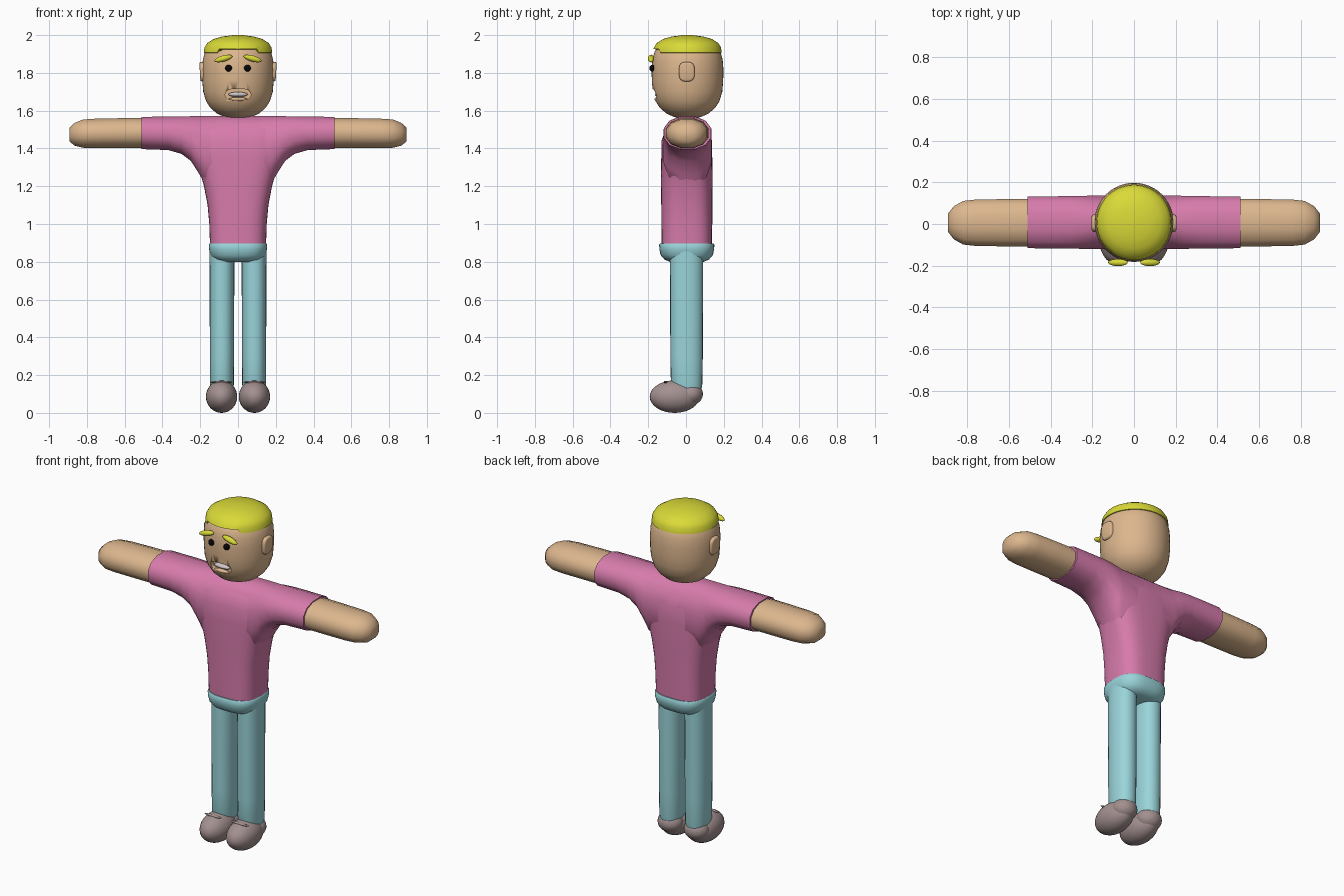
import bpy, bmesh, math
from mathutils import Matrix, Vector

if "Cube" in bpy.data.objects:
    bpy.data.objects.remove(bpy.data.objects["Cube"])


def material(name, rgb):
    m = bpy.data.materials.new(name)
    m.diffuse_color = (*rgb, 1)
    m.use_nodes = True
    m.node_tree.nodes["Principled BSDF"].inputs["Base Color"].default_value = m.diffuse_color
    return m


SKIN = material("skin", (0.72, 0.47, 0.27))
PINK = material("pink_shirt", (0.68, 0.20, 0.41))
TEAL = material("teal_trousers", (0.32, 0.66, 0.70))
YELLOW = material("yellow_hair", (0.70, 0.70, 0.04))
SHOE = material("grey_shoe", (0.37, 0.28, 0.28))
BLACK = material("black_eye", (0.002, 0.002, 0.002))
TEETH = material("pale_teeth", (0.62, 0.56, 0.56))


def finish(name, bm, mat, angle=50):
    bmesh.ops.recalc_face_normals(bm, faces=bm.faces)
    mesh = bpy.data.meshes.new(name)
    bm.to_mesh(mesh)
    bm.free()
    mesh.materials.append(mat)
    ob = bpy.data.objects.new(name, mesh)
    bpy.context.collection.objects.link(ob)
    bpy.ops.object.select_all(action='DESELECT')
    ob.select_set(True)
    bpy.context.view_layer.objects.active = ob
    bpy.ops.object.shade_smooth_by_angle(angle=math.radians(angle))
    return ob


def oval(ru, rv, n, power=2.0, turn=0.0):
    """Superellipse outline as (u, v) pairs."""
    out = []
    for i in range(n):
        a = 2 * math.pi * i / n + turn
        c, s = math.cos(a), math.sin(a)
        out.append((ru * math.copysign(abs(c) ** (2 / power), c),
                    rv * math.copysign(abs(s) ** (2 / power), s)))
    return out


def loft(name, rings, mat, angle=50):
    bm = bmesh.new()
    rows = [[bm.verts.new(p) for p in r] for r in rings]
    for a, b in zip(rows, rows[1:]):
        for i in range(len(a)):
            j = (i + 1) % len(a)
            bm.faces.new((a[i], a[j], b[j], b[i]))
    bm.faces.new(rows[0])
    bm.faces.new(rows[-1])
    return finish(name, bm, mat, angle)


def loft_z(name, spec, mat, n=32, power=2.0, cx=0.0):
    """spec rows: z, half width, half depth, centre y"""
    return loft(name, [[(cx + u, cy + v, z) for u, v in oval(rx, ry, n, power)]
                       for z, rx, ry, cy in spec], mat)


def loft_x(name, spec, mat, n=10, power=2.0):
    """spec rows: x, bottom z, top z, half depth, centre y"""
    return loft(name, [[(x, cy + u, (b + t) / 2 + v)
                        for u, v in oval(d, (t - b) / 2 / math.cos(math.pi / n), n, power, math.pi / n if n % 4 == 0 else 0)]
                       for x, b, t, d, cy in spec], mat)


def ball(name, loc, radii, mat, rot=(0, 0, 0), seg=32):
    bm = bmesh.new()
    bmesh.ops.create_uvsphere(bm, u_segments=seg, v_segments=seg // 2, radius=1)
    m = Matrix.Translation(loc)
    for a, axis in zip(rot, 'XYZ'):
        m = m @ Matrix.Rotation(a, 4, axis)
    bm.transform(m @ Matrix.Diagonal((*radii, 1)))
    return finish(name, bm, mat)


# head
head = loft_z("head", [(z, r, r, 0.008) for z, r in (
    (1.56, 0.03), (1.566, 0.07), (1.585, 0.112), (1.615, 0.146), (1.65, 0.169), (1.70, 0.184),
    (1.76, 0.189), (1.82, 0.19), (1.87, 0.186), (1.91, 0.175), (1.94, 0.155), (1.97, 0.08))],
    SKIN, 48)

# open mouth, carved into the head
cutter = loft("mouth_cutter", [[(u, y, 1.685 + v) for u, v in oval(0.068, 0.031, 32, 2.6)]
                               for y in (-0.3, -0.135)], SKIN)
cutter.hide_render = True
cutter.hide_viewport = True
cut = head.modifiers.new("mouth", 'BOOLEAN')
cut.operation = 'DIFFERENCE'
cut.solver = 'EXACT'
cut.object = cutter
ball("teeth", (0, -0.145, 1.686), (0.052, 0.02, 0.013), TEETH, seg=24)
ball("lower_lip", (0, -0.153, 1.661), (0.048, 0.014, 0.010), SKIN, seg=24)

# hair cap with a raised fringe at the front
rings = []
for k, (z, r) in enumerate(((1.905, 0.172), (1.907, 0.181), (1.935, 0.177), (1.958, 0.163),
                            (1.98, 0.128), (1.993, 0.08), (2.0, 0.025))):
    ring = []
    for u, v in oval(r, r, 96):
        fringe = k < 2 and v < 0 and abs(u) < 0.102
        ring.append((u, 0.008 + v, z + 0.02 if fringe else z))
    rings.append(ring)
loft("hair", rings, YELLOW)

for side, s in (("left", 1), ("right", -1)):
    # face details
    ball(side + "_eye", (s * 0.05, -0.178, 1.825), (0.018, 0.016, 0.018), BLACK, seg=20)
    ball(side + "_eyebrow", (s * 0.077, -0.185, 1.876), (0.049, 0.017, 0.016), YELLOW,
         (0, s * 0.27, 0), 24)
    loft(side + "_ear", [[(s * (x + 0.06 * (v + 0.0)), 0.004 + u, 1.806 + v)
                          for u, v in oval(0.042 * k, 0.052 * k, 24, 3)]
                         for x, k in ((0.17, 1), (0.195, 1), (0.2, 0.93), (0.202, 0.8))], SKIN)

    # arm ending in a rounded hand
    loft_x(side + "_arm", [(s * x, b, t, d, 0.006) for x, b, t, d in (
        (0.40, 1.402, 1.562, 0.117), (0.62, 1.402, 1.560, 0.117), (0.76, 1.402, 1.557, 0.115),
        (0.82, 1.404, 1.553, 0.108), (0.865, 1.415, 1.535, 0.082), (0.893, 1.438, 1.508, 0.045))],
        SKIN, 12, 2.2)

    # trouser leg
    loft_z(side + "_leg", [(0.10, 0.055, 0.07, 0.008), (0.15, 0.063, 0.083, 0.003),
                           (0.30, 0.064, 0.086, 0.003), (0.86, 0.066, 0.088, 0.003)],
           TEAL, 24, 2.2, s * 0.085)

    # shoe with heel and lace
    ball(side + "_shoe", (s * 0.087, -0.06, 0.086), (0.083, 0.132, 0.086), SHOE)
    ball(side + "_heel", (s * 0.086, 0.022, 0.10), (0.072, 0.068, 0.06), SHOE, seg=24)
    ball(side + "_lace", (s * 0.087, -0.108, 0.163), (0.06, 0.01, 0.007), SHOE, seg=12)

# shirt body
loft_z("shirt_body", [(0.88, 0.148, 0.134, 0.004), (1.0, 0.152, 0.135, 0.004),
                      (1.1, 0.161, 0.135, 0.004), (1.2, 0.180, 0.136, 0.004),
                      (1.28, 0.203, 0.136, 0.004), (1.35, 0.235, 0.135, 0.004),
                      (1.44, 0.25, 0.134, 0.004), (1.50, 0.25, 0.112, 0.004),
                      (1.54, 0.24, 0.08, 0.004), (1.566, 0.22, 0.045, 0.004)], PINK, 40, 3.0)

# shoulders and sleeves as one sideways tube
half = [(0.17, 1.20, 1.57, 0.132), (0.205, 1.265, 1.57, 0.132), (0.25, 1.335, 1.57, 0.131),
        (0.30, 1.372, 1.569, 0.130), (0.37, 1.392, 1.568, 0.129), (0.512, 1.397, 1.567, 0.128)]
loft_x("shirt_sleeves", [(-x, b, t, d, 0.008) for x, b, t, d in reversed(half)]
       + [(x, b, t, d, 0.008) for x, b, t, d in half], PINK, 12, 2.3)

# trouser waist
loft_z("waist", [(0.80, 0.10, 0.09, 0.004), (0.812, 0.128, 0.118, 0.004),
                 (0.835, 0.146, 0.138, 0.004), (0.865, 0.153, 0.145, 0.004),
                 (0.89, 0.154, 0.146, 0.004), (0.898, 0.149, 0.141, 0.004)], TEAL, 40, 2.8)
